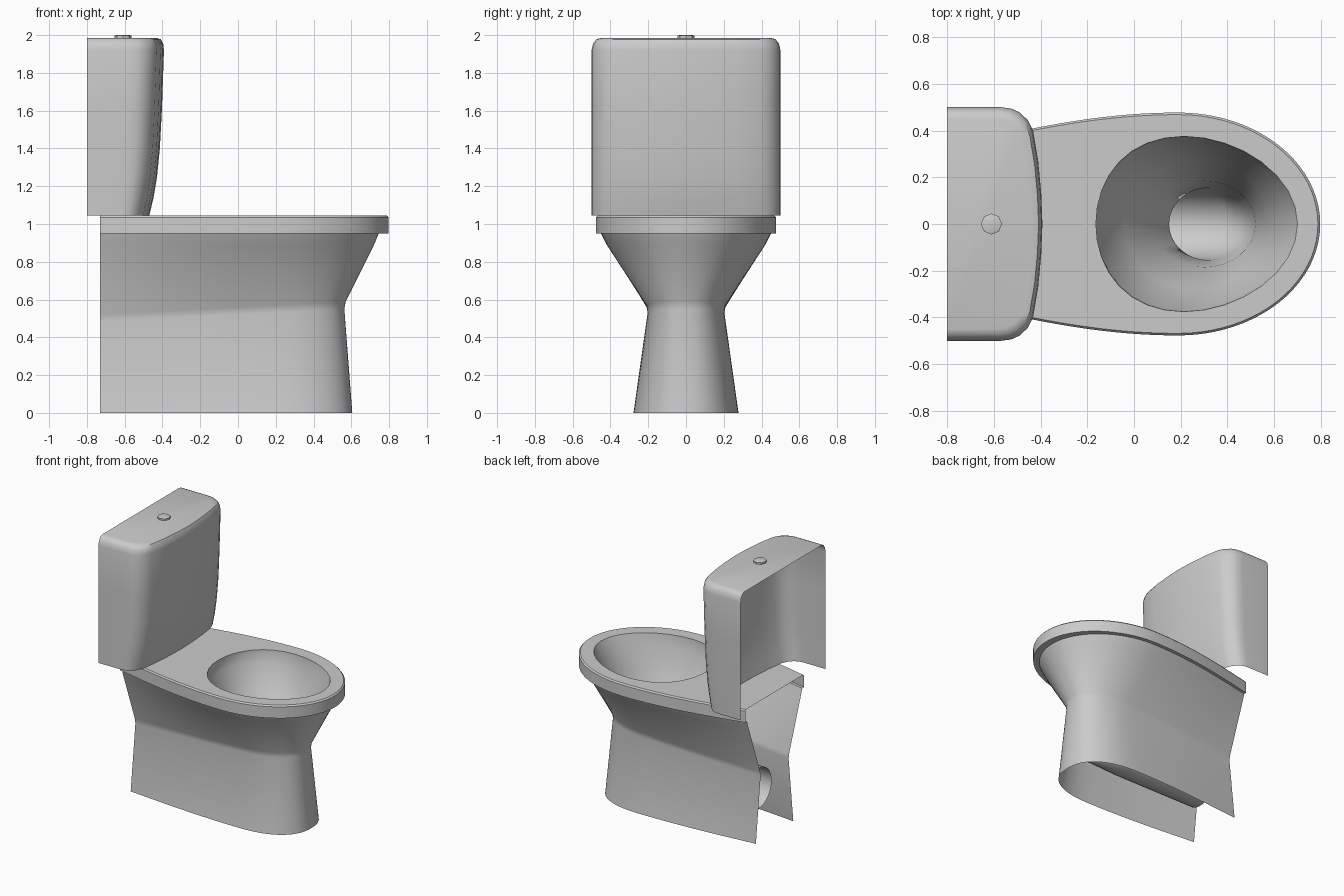
import bpy, bmesh
from math import sin, cos, pi, radians

if "Cube" in bpy.data.objects:
    bpy.data.objects.remove(bpy.data.objects["Cube"])

N = 20          # samples along each half outline
BACK = -0.73    # rear plane of pedestal and rim


def finish(name, bm, angle=30):
    bmesh.ops.recalc_face_normals(bm, faces=bm.faces)
    me = bpy.data.meshes.new(name)
    bm.to_mesh(me)
    bm.free()
    ob = bpy.data.objects.new(name, me)
    bpy.context.collection.objects.link(ob)
    bpy.ops.object.select_all(action='DESELECT')
    ob.select_set(True)
    bpy.context.view_layer.objects.active = ob
    bpy.ops.object.shade_smooth_by_angle(angle=radians(angle))
    return ob


def loft(bm, rows, closed=False):
    """Skin a list of equal-length point rows; returns the vertex rows."""
    vr = [[bm.verts.new(p) for p in row] for row in rows]
    n = len(rows[0])
    for a, b in zip(vr, vr[1:]):
        for i in range(n if closed else n - 1):
            j = (i + 1) % n
            bm.faces.new((a[i], a[j], b[j], b[i]))
    return vr


def outline(front, w_back, w_max, z_back, z_front=None, x_mid=0.19, power=1.0):
    """U-shaped plan outline, open at the rear, with height sloping front to back."""
    z_front = z_back if z_front is None else z_front
    half = []
    for i in range(N):
        u = i / N
        half.append((BACK + (x_mid - BACK) * u,
                     w_back + (w_max - w_back) * sin(u * pi / 2)))
    for i in range(N + 1):
        t = i / N * pi / 2
        half.append((x_mid + (front - x_mid) * sin(t) ** power,
                     w_max * max(cos(t), 0) ** power))
    pts = half + [(x, -y) for x, y in reversed(half[:-1])]
    return [(x, y, z_back + (z_front - z_back) * (x - BACK) / (front - BACK))
            for x, y in pts]


# Pedestal: waisted shell, open at rear and bottom
bm = bmesh.new()
loft(bm, [
    outline(0.605, 0.22, 0.278, 0.0, power=0.85),
    outline(0.563, 0.165, 0.203, 0.485, 0.55, power=0.85),
    outline(0.57, 0.17, 0.21, 0.52, 0.59, power=0.88),
    outline(0.72, 0.305, 0.42, 0.89),
    outline(0.745, 0.325, 0.45, 0.95),
])
finish("pedestal", bm)


# Bowl rings: each given by its front point, back point, half width and egg shift
def ring(front, back, w, egg=0.0, n=32):
    pts = []
    for i in range(n):
        t = 2 * pi * i / n
        k = (1 + cos(t)) / 2
        pts.append((back[0] + (front[0] - back[0]) * k - egg * sin(t) ** 2,
                    w * sin(t),
                    back[1] + (front[1] - back[1]) * k))
    return pts


hole = ring((0.70, 1.045), (-0.163, 1.045), 0.375, 0.055)

# Rim: underside flange, outer side, soft edge and flat top with the bowl opening
bm = bmesh.new()
rows = loft(bm, [
    outline(0.745, 0.325, 0.45, 0.95),
    outline(0.797, 0.345, 0.477, 0.95),
    outline(0.797, 0.345, 0.477, 1.035),
    outline(0.787, 0.337, 0.468, 1.045),
])
edge = rows[-1]
hv = [bm.verts.new(p) for p in hole]
loops = []
for a, b in zip(edge, edge[1:]):
    loops.append(bm.edges.get((a, b)))
loops.append(bm.edges.new((edge[-1], edge[0])))
for i in range(len(hv)):
    loops.append(bm.edges.new((hv[i - 1], hv[i])))
bmesh.ops.triangle_fill(bm, use_beauty=True, use_dissolve=False, edges=loops)
finish("rim", bm)

# Bowl interior running into the rear outlet pipe
bm = bmesh.new()
loft(bm, [
    hole,
    ring((0.65, 0.95), (-0.163, 0.95), 0.37, 0.03),
    ring((0.585, 0.76), (-0.04, 0.78), 0.28, 0.01),
    ring((0.52, 0.52), (0.08, 0.60), 0.185),
    ring((0.49, 0.28), (0.15, 0.45), 0.155),
    ring((0.40, 0.16), (0.13, 0.448), 0.152),
    ring((0.10, 0.145), (0.05, 0.445), 0.15),
    ring((-0.60, 0.145), (-0.60, 0.445), 0.15),
], closed=True)
finish("bowl_and_outlet", bm, 50)

# Cistern: bowed front, rounded corners, open at rear and bottom
half = [(-0.80, 0.50), (-0.57, 0.50), (-0.525, 0.494), (-0.49, 0.478),
        (-0.455, 0.445), (-0.432, 0.40), (-0.41, 0.27), (-0.397, 0.13), (-0.392, 0)]
plan = half + [(x, -y) for x, y in reversed(half[:-1])]
bm = bmesh.new()
rows = []
for z, depth, inset in [(1.045, 0.81, 0), (1.14, 0.865, 0), (1.25, 0.91, 0),
                        (1.40, 0.947, 0), (1.62, 0.975, 0), (1.92, 1.0, 0),
                        (1.955, 0.99, 0.008), (1.978, 0.96, 0.026), (1.985, 0.90, 0.05)]:
    rows.append([(-0.8 + (x + 0.8) * depth, y * (1 - inset / 0.5), z) for x, y in plan])
top = loft(bm, rows)[-1]
bm.faces.new(top)
finish("cistern", bm, 40)

# Flush button: collar with a smaller raised cap
bm = bmesh.new()
prof = [(0.045, 1.98), (0.045, 1.997), (0.036, 2.0)]
cap = loft(bm, [[(-0.61 + r * cos(i * pi / 4), r * sin(i * pi / 4), z)
                 for i in range(8)] for r, z in prof], closed=True)[-1]
bm.faces.new(cap)
finish("flush_button", bm)
